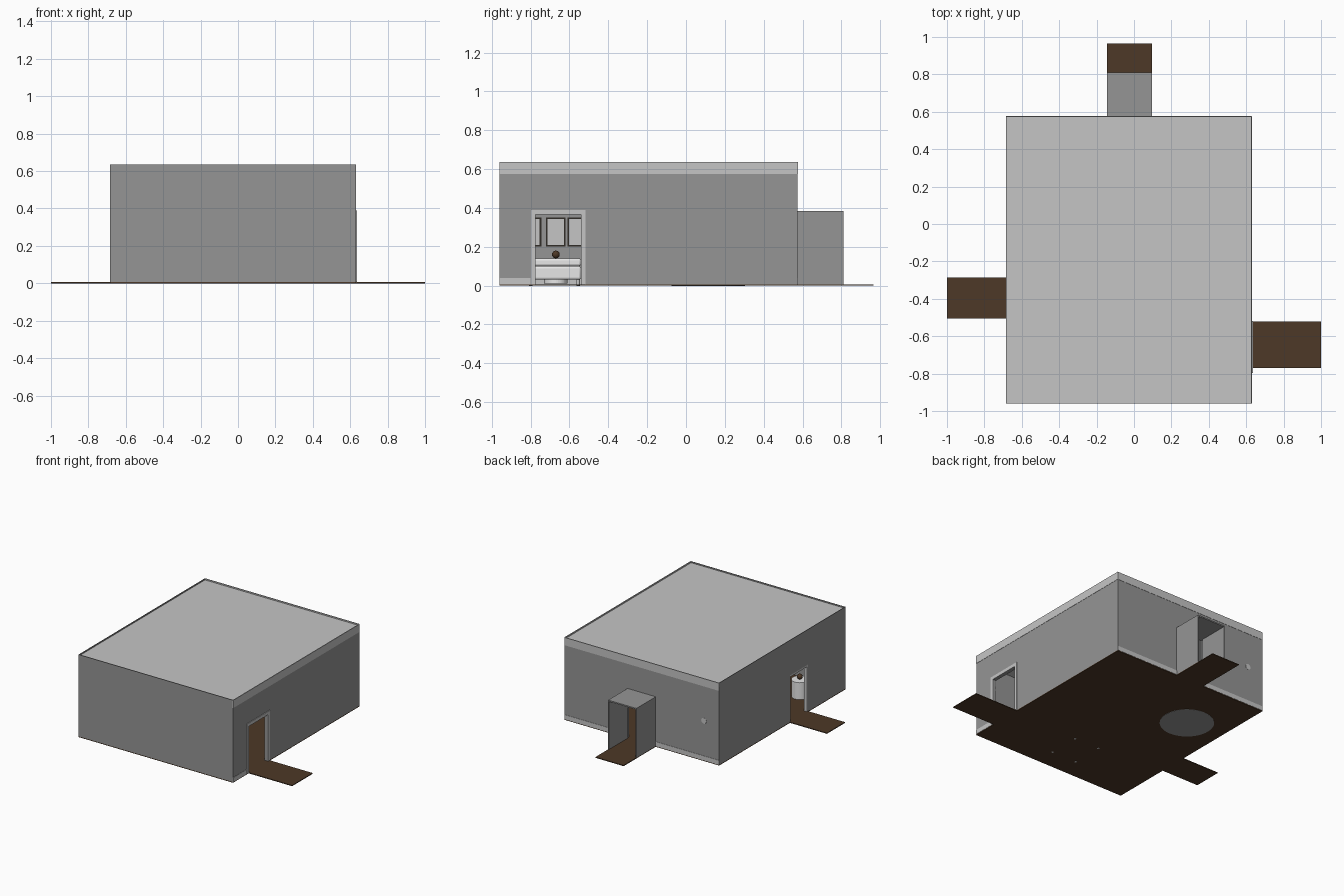
import bpy, math

cube = bpy.data.objects.get("Cube")
if cube:
    bpy.data.objects.remove(cube, do_unlink=True)


def material(name, rgb):
    m = bpy.data.materials.new(name)
    m.use_nodes = True
    m.diffuse_color = (*rgb, 1)
    m.node_tree.nodes["Principled BSDF"].inputs["Base Color"].default_value = (*rgb, 1)
    return m


WALL = material("wall grey", (0.30, 0.30, 0.30))
TRIM = material("trim light grey", (0.56, 0.56, 0.56))
FLOOR = material("floor brown", (0.075, 0.04, 0.02))
WHITE = material("fabric white", (0.8, 0.8, 0.8))
DARK = material("dark frame", (0.03, 0.025, 0.02))


def finish(name, mat):
    o = bpy.context.object
    o.name = name
    o.data.materials.append(mat)
    return o


def box(name, mat, x, y, z, bevel=0):
    spans = (x, y, z)
    bpy.ops.mesh.primitive_cube_add(size=1, location=[(a + b) / 2 for a, b in spans])
    o = finish(name, mat)
    o.scale = [b - a for a, b in spans]
    bpy.ops.object.transform_apply(location=False, rotation=False, scale=True)
    if bevel:
        mod = o.modifiers.new("soft edges", "BEVEL")
        mod.width, mod.segments = bevel, 3
        bpy.ops.object.shade_smooth_by_angle()
    return o


def cylinder(name, mat, r, depth, loc, rot=(0, 0, 0), sides=32):
    bpy.ops.mesh.primitive_cylinder_add(radius=r, depth=depth, location=loc, rotation=rot, vertices=sides)
    return finish(name, mat)


X0, X1, Y0, Y1, TOP = -0.685, 0.63, -0.96, 0.575, 0.635
T, LIP = 0.02, 0.004
ROOF, BASE, BAND = 0.625, 0.006, 0.575


# Wall with one doorway; "along" is the axis the wall runs on
def wall(name, along, span, thick, door=None, height=0.0):
    def piece(part, run, z):
        x, y = (run, thick) if along == "x" else (thick, run)
        box(name + part, WALL, x, y, z)
    if not door:
        return piece("", span, (BASE, BAND))
    piece("_start", (span[0], door[0]), (BASE, BAND))
    piece("_end", (door[1], span[1]), (BASE, BAND))
    piece("_over_door", door, (height, BAND))


RIGHT_DOOR, LEFT_DOOR, BACK_DOOR = (-0.775, -0.54), (-0.505, -0.285), (-0.145, 0.095)
wall("front_wall", "x", (X0, X1), (Y0, Y0 + T))
wall("back_wall", "x", (X0, X1), (Y1 - T, Y1), BACK_DOOR, 0.375)
wall("east_wall", "y", (Y0 + T, Y1 - T), (X1 - T, X1), RIGHT_DOOR, 0.365)
wall("west_wall", "y", (Y0 + T, Y1 - T), (X0, X0 + T), LEFT_DOOR, 0.365)

# Floor and the thresholds that reach outside
box("floor", FLOOR, (X0, X1), (Y0, Y1), (0, BASE))
box("east_threshold", FLOOR, (X1, 1), (-0.77, -0.52), (0, BASE))
box("west_threshold", FLOOR, (-1, X0), LEFT_DOOR, (0, BASE))
box("back_threshold", FLOOR, BACK_DOOR, (Y1, 0.965), (0, BASE))

# Roof slab inside a thin raised rim
box("roof", TRIM, (X0 + LIP, X1 - LIP), (Y0 + LIP, Y1 - LIP), (BAND, ROOF))
rim = (BAND, TOP)
box("front_rim", WALL, (X0, X1), (Y0, Y0 + LIP), rim)
box("west_rim", WALL, (X0, X0 + LIP), (Y0, Y1), rim)
box("east_band", TRIM, (X1 - LIP, X1 + 0.002), (Y0, Y1 + 0.002), rim)
box("back_band", TRIM, (X0, X1), (Y1 - LIP, Y1 + 0.002), rim)

# Skirting strips
skirt = (BASE, 0.04)
box("east_skirting", TRIM, (X1, X1 + 0.002), (Y0, -0.8), skirt)
box("back_skirting_west", TRIM, (X0, BACK_DOOR[0]), (Y1, Y1 + 0.002), skirt)
box("back_skirting_east", TRIM, (BACK_DOOR[1], X1), (Y1, Y1 + 0.002), skirt)
box("inner_west_skirting", TRIM, (X0 + T, X0 + T + 0.005), (Y0 + T, LEFT_DOOR[0]), skirt)

# Open-ended entrance passage at the back
W = 0.006
box("passage_roof", WALL, BACK_DOOR, (Y1, 0.81), (0.375, 0.385))
for name, a in (("passage_west_wall", BACK_DOOR[0]), ("passage_east_wall", BACK_DOOR[1] - W)):
    box(name, WALL, (a, a + W), (Y1, 0.81), (BASE, 0.375))


# Door frames around the side openings
def door_frame(name, door, x, width, height):
    a, b = door
    box(name + "_jamb_front", TRIM, x, (a - width, a), (BASE, height))
    box(name + "_jamb_back", TRIM, x, (b, b + width), (BASE, height))
    box(name + "_head", TRIM, x, (a - width, b + width), (height, height + 0.025))


door_frame("east_door_frame", RIGHT_DOOR, (X1 - T - 0.005, X1 + 0.005), 0.022, 0.365)
door_frame("west_door_frame", (LEFT_DOOR[0] + 0.012, LEFT_DOOR[1] - 0.012),
           (X0 + 0.002, X0 + T + 0.005), 0.015, 0.35)

# Framed panels on the inner west wall
for i, (a, b) in enumerate(((-0.85, -0.745), (-0.72, -0.62), (-0.61, -0.53))):
    x = X0 + T
    box(f"panel_edge_{i}", DARK, (x, x + 0.004), (a, b), (0.2, 0.35))
    box(f"panel_{i}", TRIM, (x, x + 0.007), (a + 0.008, b - 0.008), (0.208, 0.342))

# Sofa with feet and a small ornament behind it
box("sofa_seat", WHITE, (-0.16, 0.09), (-0.82, -0.54), (0.03, 0.1), 0.012)
box("sofa_back", WHITE, (-0.16, -0.1), (-0.82, -0.54), (0.1, 0.14), 0.012)
for x in (-0.14, 0.07):
    for y in (-0.8, -0.556):
        cylinder("sofa_foot", TRIM, 0.009, 0.034, (x, y, 0.016), sides=12)
cylinder("side_table", WHITE, 0.06, 0.13, (-0.5, -0.67, 0.075))
bpy.ops.mesh.primitive_uv_sphere_add(segments=16, ring_count=8, radius=0.02, location=(-0.5, -0.67, 0.16))
finish("ornament", FLOOR)
bpy.ops.object.shade_smooth_by_angle()

# Round rug through the floor and a small fitting on the back wall
cylinder("round_rug", WALL, 0.19, 0.014, (-0.385, 0.115, 0.006), sides=48)
cylinder("wall_fitting", TRIM, 0.022, 0.004, (-0.555, Y1, 0.31), (math.pi / 2, 0, 0), 16)
